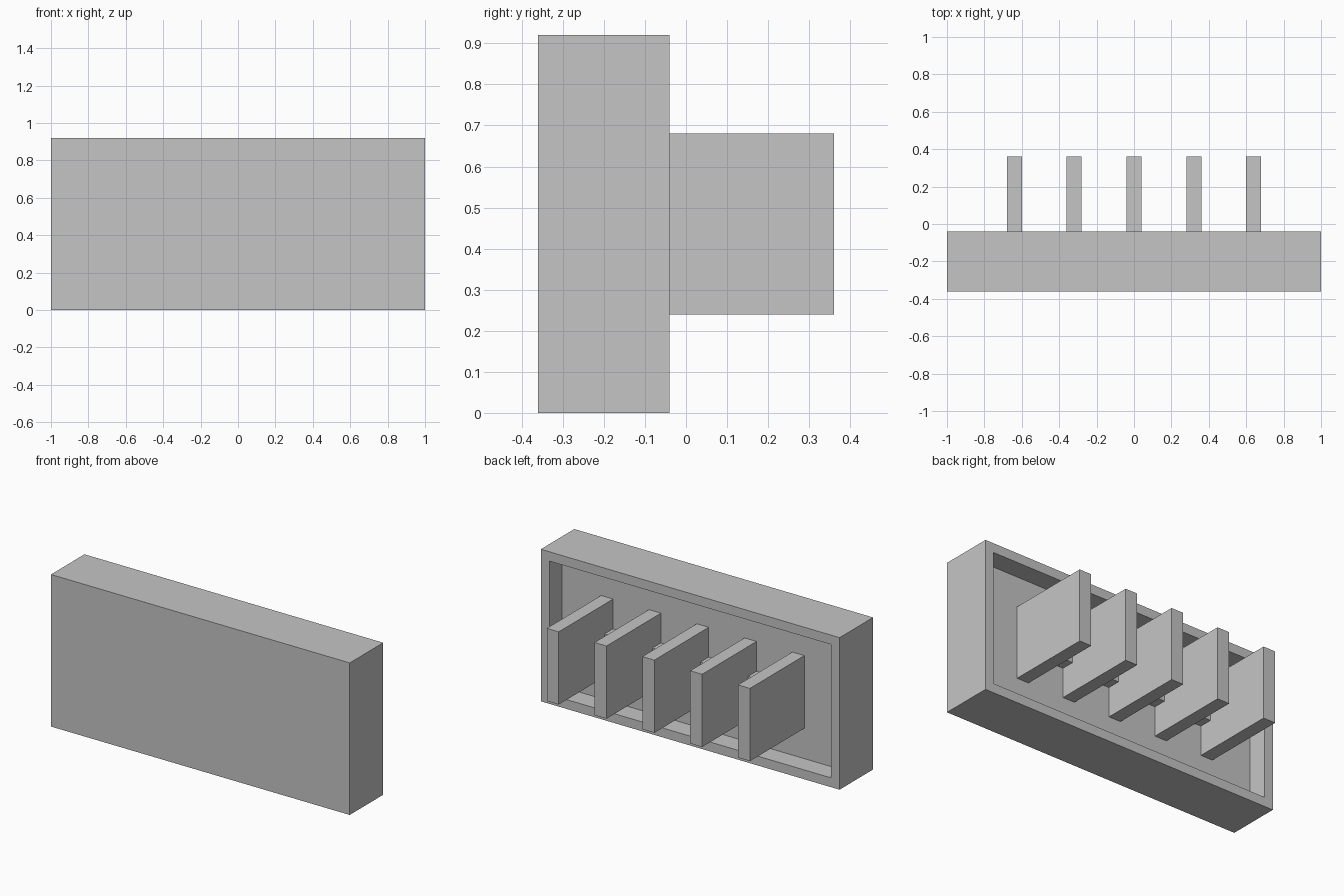
import bpy
import bmesh
from mathutils import Matrix, Vector

cube = bpy.data.objects.get("Cube")
if cube:
    bpy.data.objects.remove(cube, do_unlink=True)

# Single plain grey
grey = bpy.data.materials.new("light_grey")
grey.use_nodes = True
colour = (0.56, 0.56, 0.56, 1)
grey.diffuse_color = colour
grey.node_tree.nodes["Principled BSDF"].inputs["Base Color"].default_value = colour


def box_mesh(low, high):
    """Box between two opposite corners, as a bmesh."""
    low, high = Vector(low), Vector(high)
    bm = bmesh.new()
    place = Matrix.Translation((low + high) / 2) @ Matrix.Diagonal((high - low).to_4d())
    bmesh.ops.create_cube(bm, size=1, matrix=place)
    return bm


def add_part(name, bm):
    mesh = bpy.data.meshes.new(name)
    bm.to_mesh(mesh)
    bm.free()
    mesh.materials.append(grey)
    part = bpy.data.objects.new(name, mesh)
    bpy.context.collection.objects.link(part)
    return part


RIM = 0.08       # rim width around the recess
BACK = -0.04     # rear face of the housing
FLOOR = -0.16    # recess floor
THICK = 0.08     # fin thickness
PITCH = 0.32     # fin spacing
MID = 0.46       # mid height

# Housing with a shallow recess in its rear face
bm = box_mesh((-1, -0.36, 0), (1, BACK, 0.92))
bm.normal_update()
rear = max(bm.faces, key=lambda f: f.normal.y)
bmesh.ops.inset_region(bm, faces=[rear], thickness=RIM)
pocket = bmesh.ops.extrude_face_region(bm, geom=[rear])
floor_verts = [v for v in pocket["geom"] if isinstance(v, bmesh.types.BMVert)]
bmesh.ops.translate(bm, verts=floor_verts, vec=(0, FLOOR - BACK, 0))
if rear.is_valid:
    bmesh.ops.delete(bm, geom=[rear], context="FACES_ONLY")
bmesh.ops.recalc_face_normals(bm, faces=bm.faces)
add_part("housing", bm)

# Row of five upright fins standing out of the recess floor
for i in range(5):
    x = (i - 2) * PITCH
    add_part(f"fin_{i + 1}", box_mesh((x - THICK / 2, FLOOR, MID - 0.22),
                                      (x + THICK / 2, 0.36, MID + 0.22)))

# Short rail segments joining neighbouring fins along the floor
for i in range(4):
    x = (i - 2) * PITCH + THICK / 2
    add_part(f"rail_{i + 1}", box_mesh((x, FLOOR, MID - 0.04),
                                       (x + PITCH - THICK, FLOOR + 0.08, MID + 0.04)))
